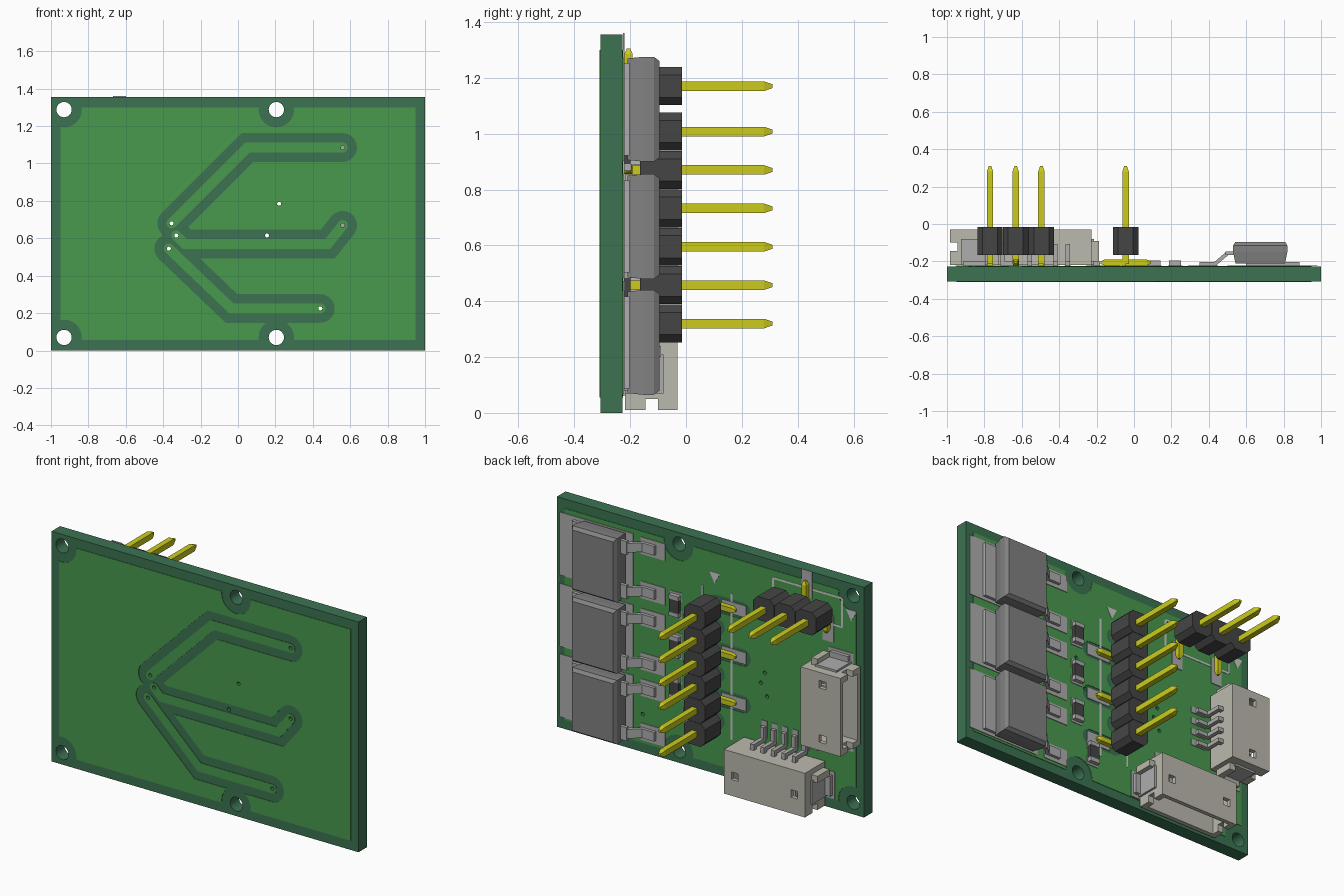
import bpy, bmesh
from math import sin, cos, pi, atan2
from mathutils import Vector

if "Cube" in bpy.data.objects:
    bpy.data.objects.remove(bpy.data.objects["Cube"])


def mat(name, r, g, b):
    m = bpy.data.materials.new(name)
    m.diffuse_color = (r, g, b, 1)
    m.use_nodes = True
    m.node_tree.nodes["Principled BSDF"].inputs["Base Color"].default_value = m.diffuse_color
    return m


DARK, LIGHT = mat("mask_dark", .045, .17, .085), mat("mask_light", .065, .32, .075)
GOLD, BLACK = mat("pin_gold", .6, .6, .012), mat("black_plastic", .06, .06, .06)
GREY, TIN = mat("package_grey", .22, .22, .22), mat("tin", .42, .42, .42)
BEIGE, SILK = mat("beige_plastic", .5, .49, .42), mat("silkscreen", .6, .62, .6)
F0, F1, B0, B1 = -.31, -.307, -.228, -.225   # front and back layer depths


def loft(name, rings, m):
    """Closed solid through rings of equal point count."""
    bm = bmesh.new()
    vs = [[bm.verts.new(p) for p in r] for r in rings]
    n = len(vs[0])
    for a, b in zip(vs, vs[1:]):
        for i in range(n):
            bm.faces.new((a[i], a[(i + 1) % n], b[(i + 1) % n], b[i]))
    bm.faces.new(vs[0])
    bm.faces.new(vs[-1])
    bmesh.ops.recalc_face_normals(bm, faces=bm.faces)
    me = bpy.data.meshes.new(name)
    bm.to_mesh(me)
    bm.free()
    ob = bpy.data.objects.new(name, me)
    bpy.context.collection.objects.link(ob)
    if m:
        me.materials.append(m)
    return ob


def slab(name, pts, y0, y1, m):
    return loft(name, [[(x, y, z) for x, z in pts] for y in (y0, y1)], m)


def rect(x0, x1, z0, z1):
    return [(x0, z0), (x1, z0), (x1, z1), (x0, z1)]


def box(name, x0, x1, y0, y1, z0, z1, m):
    return slab(name, rect(x0, x1, z0, z1), y0, y1, m)


def disc(x, z, r, n=24):
    return [(x + r * cos(2 * pi * i / n), z + r * sin(2 * pi * i / n)) for i in range(n)]


def ribbon(pts, w):
    """Outline of a round-ended track through pts with half width w."""
    V = [Vector(p) for p in pts]
    ang = [atan2(b.y - a.y, b.x - a.x) for a, b in zip(V, V[1:])]

    def cap(c, a):
        return [(c.x + w * cos(a + pi / 2 - pi * i / 10), c.y + w * sin(a + pi / 2 - pi * i / 10))
                for i in range(11)]

    def side(s):
        out = []
        for i in range(1, len(V) - 1):
            a, h = (ang[i - 1] + ang[i]) / 2, (ang[i] - ang[i - 1]) / 2
            d = s * w / cos(h)
            out.append((V[i].x - d * sin(a), V[i].y + d * cos(a)))
        return out
    return cap(V[-1], ang[-1]) + side(-1)[::-1] + cap(V[0], ang[0] + pi) + side(1)


def cut(ob, cutters):
    for c in cutters:
        md = ob.modifiers.new("cut", 'BOOLEAN')
        md.operation, md.solver, md.object = 'DIFFERENCE', 'EXACT', c
        bpy.context.view_layer.objects.active = ob
        bpy.ops.object.modifier_apply(modifier=md.name)
        bpy.data.objects.remove(c)


# Circuit board with mounting holes and vias
holes = [(x, z) for x in (-.93, .205) for z in (.07, 1.288)]
vias = [(-.355, .68), (-.33, .615), (-.37, .545), (.155, .615), (.22, .785),
        (.44, .225), (.56, 1.085), (.56, .67)]
tracks = [[(-.355, .68), (.05, 1.085), (.56, 1.085)],
          [(-.33, .615), (-.285, .57), (.48, .57), (.56, .67)],
          [(-.37, .545), (-.035, .225), (.44, .225)]]


def drill(big, points=vias):
    c = [slab("drill", disc(x, z, big), -.4, -.1, None) for x, z in holes] if big else []
    return c + [slab("drill", disc(x, z, .011, 12), -.4, -.1, None) for x, z in points]


cut(box("board", -1, 1, F1, B0, 0, 1.355, DARK), drill(.041))

# Front copper area with clearance bands, and the tracks inside them
front = box("front_copper_area", -.95, .95, F0, F1, .055, 1.3, LIGHT)
cut(front, drill(.095) + [slab("band", ribbon(t, .077), -.4, -.2, None) for t in tracks])
for t in tracks:
    cut(slab("front_track", ribbon(t, .027), F0, F1, LIGHT), drill(0))

# Back copper area with clearance around the mounting holes and header pads
PITCH = .1375
p3 = [(-.045, .32 + PITCH * i, 1 if i % 2 == 0 else -1) for i in range(6)]
back = box("back_copper_area", -.95, .95, B0, B1, .055, 1.3, LIGHT)
cut(back, drill(.095) + [slab("band", ribbon([(x, z), (x + s * .17, z)], .05), -.26, -.1, None)
                         for x, z, s in p3])

# Pin headers: block, pin and surface-mount foot for each position
H = .017


def header_pin(x, z, dx, dz):
    a, c = .068, .04
    outline = [(x + u * p, z + v * q) for u, v, p, q in
               ((-1, -1, c, a), (1, -1, c, a), (1, -1, a, c), (1, 1, a, c),
                (1, 1, c, a), (-1, 1, c, a), (-1, 1, a, c), (-1, -1, a, c))]
    slab("header_block", outline, -.165, -.015, BLACK)
    loft("header_pin", [[(px, y, pz) for px, pz in rect(x - h, x + h, z - h, z + h)]
                        for y, h in ((-.215, H), (.28, H), (.31, H * .4))], GOLD)
    rings = []
    for d, h in ((0, .015), (.115, .015), (.135, .006)):
        rings.append([(x + dx * d + abs(dz) * u * h, -.206 + v * h, z + dz * d + abs(dx) * u * h)
                      for u, v in ((-1, -1), (1, -1), (1, 1), (-1, 1))])
    loft("header_foot", rings, GOLD)
    cx, cz = x + dx * .11, z + dz * .11
    wx, wz = (.08, .035) if dx else (.035, .08)
    box("header_pad", cx - wx, cx + wx, B1, -.221, cz - wz, cz + wz, TIN)


for x, z, s in p3:
    header_pin(x, z, s, 0)
for i, s in enumerate((-1, 1, -1)):
    header_pin(-.77 + PITCH * i, 1.17, 0, s)

# Power transistors with tab, bent leads and solder pads
for zc in (.2525, .6675, 1.0875):
    loft("transistor_body", [[(x, y, z) for x, z in rect(.53 + i, .82 - i, zc - .188 + j, zc + .188 - j)]
                             for y, i, j in ((-.21, .012, .006), (-.15, 0, 0), (-.115, 0, 0),
                                             (-.095, .012, .015))], GREY)
    box("transistor_tab", .6, .885, -.221, -.203, zc - .165, zc + .165, TIN)
    box("transistor_pad", .5, .98, B1, -.221, zc - .185, zc + .185, TIN)
    lead = [(.35, -.221), (.44, -.221), (.505, -.165), (.54, -.165),
            (.54, -.147), (.495, -.147), (.43, -.203), (.35, -.203)]
    for s in (-1, 1):
        z = zc + s * .13
        for a, b, h in ((0, 8, .027),):
            loft("transistor_lead", [[(x, y, zz) for x, y in lead[a:b]] for zz in (z - h, z + h)], TIN)
        box("transistor_lead_shoulder", .49, .54, -.166, -.146, z - .04, z + .04, TIN)
        box("lead_pad", .29, .45, B1, -.221, z - .05, z + .05, TIN)

# Chip resistors
for x, z in ((.22, .93), (.22, .69), (.22, .445), (.11, .22)):
    box("resistor_body", x - .031, x + .031, -.221, -.198, z - .04, z + .04, BLACK)
    for s in (-1, 1):
        e = z + s * .05
        box("resistor_end", x - .032, x + .032, -.221, -.196, e - .012, e + .012, TIN)
        box("resistor_pad", x - .038, x + .038, B1, -.221, e - .025, e + .025, TIN)


# Side-entry sockets: u runs along the pin row, v towards the open mouth
def socket(name, n, to_xz):
    half = .068 * (n - 1) / 2 + .128

    def lbox(part, u0, u1, v0, v1, y0, y1, m):
        a, b = to_xz(u0, v0), to_xz(u1, v1)
        xs, zs = sorted((a[0], b[0])), sorted((a[1], b[1]))
        return box(name + "_" + part, xs[0], xs[1], y0, y1, zs[0], zs[1], m)

    shell = lbox("housing", -half, half, 0, .26, -.218, -.03, BEIGE)
    cutters = [lbox("cavity", -half + .035, half - .035, .06, .3, -.19, -.055, None),
               lbox("mouth_slot", -half - .1, half + .1, .22, .3, -.145, -.1, None)]
    for s in (-1, 1):
        w = s * (half - .07)
        cutters.append(lbox("window", w - .022, w + .022, .12, .165, -.1, .1, None))
    cut(shell, cutters)
    for i in range(n):
        u = .068 * (i - (n - 1) / 2)
        lbox("pin_post", u - .012, u + .012, -.03, .2, -.132, -.108, TIN)
        lbox("pin_drop", u - .012, u + .012, -.035, -.012, -.22, -.108, TIN)
        lbox("pin_foot", u - .012, u + .012, -.1, -.012, -.221, -.2, TIN)
        lbox("pin_pad", u - .018, u + .018, -.13, -.03, B1, -.221, TIN)
    for s in (-1, 1):
        lbox("side_tab", s * half, s * (half + .012), .06, .2, -.218, -.08, TIN)
        lbox("side_foot", s * half, s * (half + .045), .07, .19, -.221, -.2, TIN)
        lbox("side_ear", s * half, s * (half + .04), .03, .07, -.2, -.09, BEIGE)
        lbox("side_pad", s * (half - .03), s * (half + .06), .05, .21, B1, -.221, TIN)


socket("power_socket", 5, lambda u, v: (-.49 + u, .27 - v))
socket("output_socket", 4, lambda u, v: (-.725 - v, .66 + u))

# Silkscreen outlines and pin-one arrows
for x in (-.14, .05):
    box("silk_line", x - .006, x + .006, B1, -.223, .23, 1.09, SILK)
for z in (1.085, 1.255):
    box("silk_line", -.86, -.41, B1, -.223, z - .006, z + .006, SILK)
for x in (-.86, -.41):
    box("silk_line", x - .006, x + .006, B1, -.223, 1.085, 1.255, SILK)
for x, z in ((-.03, 1.155), (-.92, 1.17)):
    slab("silk_arrow", [(x - .035, z + .03), (x + .035, z + .03), (x, z - .035)], B1, -.223, SILK)
